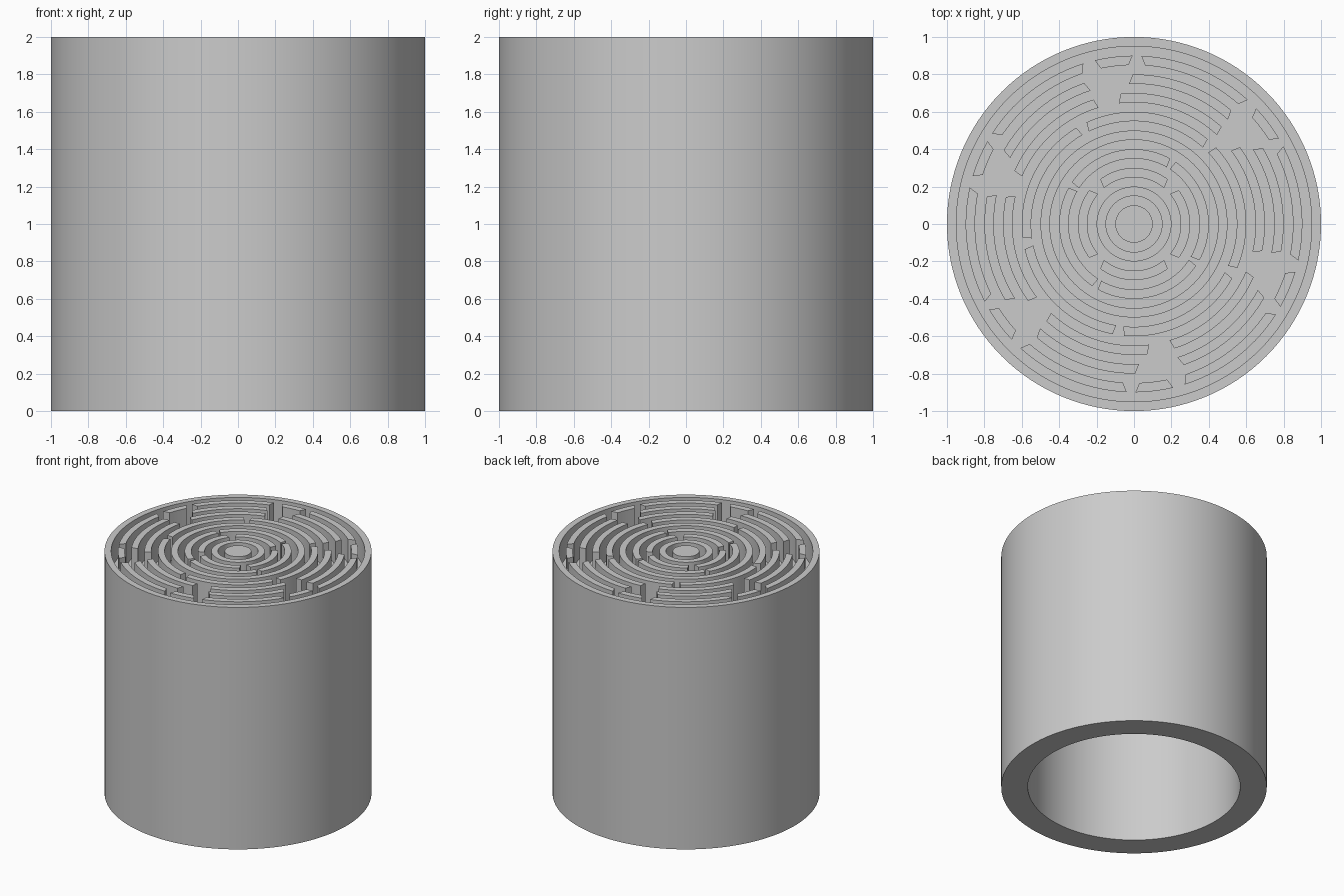
import bpy, bmesh
from math import sin, cos, radians, ceil

cube = bpy.data.objects.get("Cube")
if cube:
    bpy.data.objects.remove(cube, do_unlink=True)

grey = bpy.data.materials.new("plain_grey")
grey.use_nodes = True
grey.diffuse_color = (0.6, 0.6, 0.6, 1)
grey.node_tree.nodes["Principled BSDF"].inputs["Base Color"].default_value = (0.6, 0.6, 0.6, 1)

TOP, FLOOR, CEILING = 2.0, 1.8, 1.6
STEPS = 128


def finish(name, bm):
    bmesh.ops.recalc_face_normals(bm, faces=bm.faces)
    mesh = bpy.data.meshes.new(name)
    bm.to_mesh(mesh)
    bm.free()
    obj = bpy.data.objects.new(name, mesh)
    bpy.context.collection.objects.link(obj)
    mesh.materials.append(grey)
    bpy.ops.object.select_all(action="DESELECT")
    obj.select_set(True)
    bpy.context.view_layer.objects.active = obj
    bpy.ops.object.shade_smooth_by_angle(angle=radians(30))
    return obj


def lathe(name, profile):
    bm = bmesh.new()
    verts = [bm.verts.new((r, 0, z)) for r, z in profile]
    edges = [bm.edges.new(pair) for pair in zip(verts, verts[1:])]
    bmesh.ops.spin(bm, geom=verts + edges, cent=(0, 0, 0), axis=(0, 0, 1),
                   angle=radians(360), steps=STEPS)
    bmesh.ops.remove_doubles(bm, verts=bm.verts, dist=0.0001)
    return finish(name, bm)


def add_arc(bm, inner, outer, start, end, skew):
    """Curved wall between two angles, with slanted ends."""
    count = max(2, ceil((end - start) * STEPS / 360))
    rows = []
    for i in range(count + 1):
        t = i / count
        a = radians(start + (end - start) * t)
        b = a + radians(skew * (1 - 2 * t))
        rows.append([bm.verts.new((r * cos(q), r * sin(q), z))
                     for r, q, z in ((inner, a, FLOOR), (outer, b, FLOOR),
                                     (outer, b, TOP), (inner, a, TOP))])
    for p, q in zip(rows, rows[1:]):
        for k in range(4):
            n = (k + 1) % 4
            bm.faces.new((p[k], p[n], q[n], q[k]))
    bm.faces.new(rows[0])
    bm.faces.new(rows[-1])


def ring(name, inner, gaps, repeat, skew):
    """Ring wall cut by a repeated set of angular gaps."""
    outer = inner + 0.05
    if not gaps:
        lathe(name, [(inner, FLOOR), (outer, FLOOR), (outer, TOP),
                     (inner, TOP), (inner, FLOOR)])
        return
    bm = bmesh.new()
    turn = 360 / repeat
    cuts = sorted((a + turn * k, b + turn * k) for k in range(repeat) for a, b in gaps)
    cuts.append((cuts[0][0] + 360, cuts[0][1] + 360))
    for here, there in zip(cuts, cuts[1:]):
        add_arc(bm, inner, outer, here[1], there[0], skew)
    finish(name, bm)


# Outer tube, recessed top plate and hollow underside
lathe("tube_body", [(0, CEILING), (0.8, CEILING), (0.8, 0), (1, 0), (1, TOP),
                    (0.95, TOP), (0.95, FLOOR), (0, FLOOR)])

# Solid centre post
lathe("centre_post", [(0.1, FLOOR), (0.1, TOP), (0, TOP)])

# Concentric walls: ring number -> gaps in degrees, repeats, end slant
breaks = {
    1: ([(40, 50)], 4, 3),
    2: ([(57, 60)], 4, 1),
    4: ([(116, 120)], 5, 1),
    5: ([(97, 107)], 6, 1),
    6: ([(92, 108)], 6, 1.5),
    7: ([(86, 92), (102, 109)], 6, -1.5),
}
for n in range(8):
    gaps, repeat, skew = breaks.get(n, ([], 1, 0))
    ring("ring_wall_%d" % (n + 1), 0.15 + 0.1 * n, gaps, repeat, skew)
